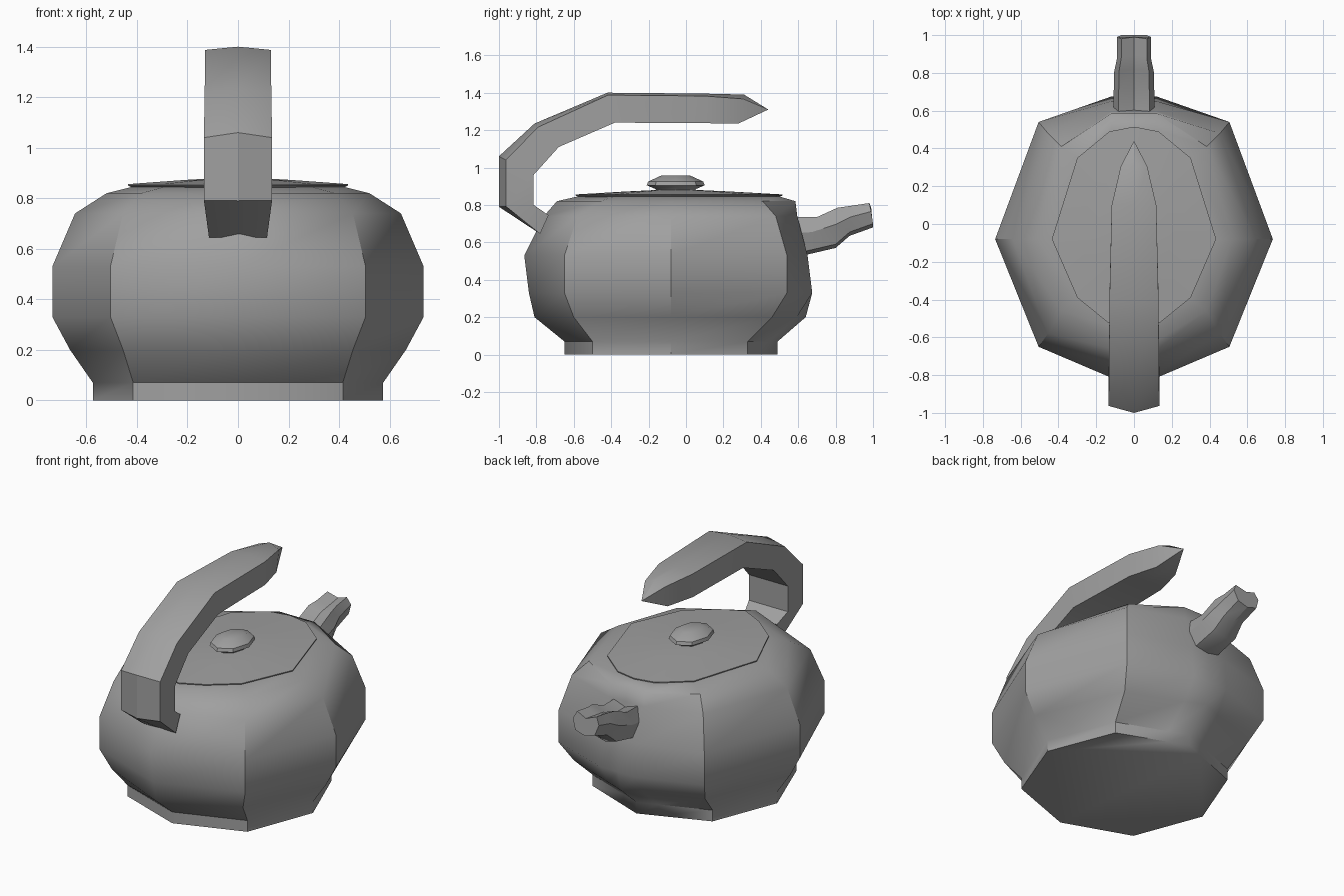
import bpy, bmesh
from math import cos, sin, pi, radians

cube = bpy.data.objects.get("Cube")
if cube:
    bpy.data.objects.remove(cube, do_unlink=True)

grey = bpy.data.materials.new("grey metal")
grey.use_nodes = True
grey.diffuse_color = (0.35, 0.35, 0.35, 1)
grey.node_tree.nodes["Principled BSDF"].inputs["Base Color"].default_value = (0.35, 0.35, 0.35, 1)


def loft(name, rings, tip=None, angle=37, smooth_front=False):
    """Bridge equal-length closed rings, capping both ends (or ending in a tip)."""
    bm = bmesh.new()
    loops = [[bm.verts.new(p) for p in ring] for ring in rings]
    for a, b in zip(loops, loops[1:]):
        for i in range(len(a)):
            j = (i + 1) % len(a)
            bm.faces.new((a[i], a[j], b[j], b[i]))
    bm.faces.new(loops[0][::-1])
    end = loops[-1]
    if tip:
        top = bm.verts.new(tip)
        for i in range(len(end)):
            bm.faces.new((end[i], end[(i + 1) % len(end)], top))
    else:
        bm.faces.new(end)
    bmesh.ops.recalc_face_normals(bm, faces=bm.faces)
    mesh = bpy.data.meshes.new(name)
    bm.to_mesh(mesh)
    bm.free()
    mesh.materials.append(grey)
    obj = bpy.data.objects.new(name, mesh)
    bpy.context.collection.objects.link(obj)
    bpy.ops.object.select_all(action="DESELECT")
    obj.select_set(True)
    bpy.context.view_layer.objects.active = obj
    bpy.ops.object.shade_smooth_by_angle(angle=radians(angle))
    if smooth_front:
        # keep the centre seam soft
        for e in mesh.edges:
            if all(abs(mesh.vertices[v].co.x) < 0.13 for v in e.vertices):
                e.use_edge_sharp = False
    return obj


def mirrored(half):
    """Close a ring from its +x half, whose first and last points lie on x = 0."""
    return half + [(-x, y, z) for x, y, z in half[-2:0:-1]]


# Body: height, side x, diagonal x, diagonal back y, diagonal front y, back y, front y
levels = [
    (0.00, 0.575, 0.415, 0.33, -0.50, 0.49, -0.65),
    (0.07, 0.575, 0.415, 0.33, -0.50, 0.49, -0.65),
    (0.20, 0.665, 0.455, 0.46, -0.60, 0.64, -0.81),
    (0.33, 0.735, 0.505, 0.54, -0.65, 0.675, -0.84),
    (0.53, 0.735, 0.505, 0.54, -0.65, 0.65, -0.865),
    (0.74, 0.645, 0.455, 0.48, -0.58, 0.595, -0.76),
    (0.82, 0.52, 0.385, 0.41, -0.46, 0.585, -0.69),
    (0.845, 0.42, 0.29, 0.34, -0.38, 0.50, -0.58),
]
body = []
for z, side, dx, db, df, back, front in levels:
    shoulder = back if z > 0.3 else back + (db - back) * 0.12 / dx
    body.append(mirrored([(0, front, z), (dx, df, z), (side, -0.08, z),
                          (dx, db, z), (0.12, shoulder, z), (0, back, z)]))
loft("body", body, smooth_front=True)

# Lid: thin plate rising to a shallow peak
outline = [(0, -0.59), (0.14, -0.52), (0.3, -0.39), (0.435, -0.08),
           (0.3, 0.35), (0.13, 0.49), (0, 0.515)]
lid = [mirrored([(x * s, (y + 0.05) * s - 0.05, z) for x, y in outline])
       for s, z in ((0.96, 0.842), (1, 0.85), (1, 0.856), (0.5, 0.872))]
loft("lid", lid, tip=(0, -0.05, 0.885))

# Knob: faceted oval button
knob = [[(0.115 * r * cos(i * pi / 4), 0.155 * r * sin(i * pi / 4) - 0.055, z)
         for i in range(8)]
        for r, z in ((0.6, 0.865), (0.7, 0.885), (1, 0.905), (0.95, 0.925), (0.5, 0.957))]
loft("knob", knob)

# Handle: outer (y, z), inner (y, z), half width, crown of the outer face
stations = [
    ((-0.78, 0.645), (-0.735, 0.745), 0.115, 0.0),
    ((-1.0, 0.79), (-0.815, 0.80), 0.135, 0.2),
    ((-1.0, 1.06), (-0.815, 0.96), 0.135, 0.2),
    ((-0.81, 1.235), (-0.68, 1.11), 0.132, 0.15),
    ((-0.42, 1.40), (-0.38, 1.24), 0.13, 0.08),
    ((0.1, 1.395), (0.1, 1.237), 0.118, 0.08),
    ((0.31, 1.39), (0.28, 1.235), 0.07, 0.15),
]
handle = []
for (oy, oz), (iy, iz), w, c in stations:
    sy, sz = oy + (iy - oy) * c, oz + (iz - oz) * c
    handle.append(mirrored([(0, oy, oz), (w, sy, sz), (w, iy, iz), (0, iy, iz)]))
loft("handle", handle, tip=(0, 0.44, 1.31), angle=30)

# Spout: top (y, z), bottom (y, z), half width, with a dipped top
stations = [
    ((0.50, 0.735), (0.50, 0.51), 0.112),
    ((0.70, 0.735), (0.65, 0.535), 0.108),
    ((0.81, 0.785), (0.80, 0.57), 0.105),
    ((0.88, 0.795), (0.875, 0.635), 0.09),
    ((0.98, 0.81), (1.0, 0.68), 0.09),
]
spout = []
for (ty, tz), (by, bz), w in stations:
    spout.append(mirrored([(0, ty + 0.01, tz - 0.025), (w * 0.75, ty, tz),
                           (w, (ty + by) / 2, (tz + bz) / 2 + 0.02),
                           (w * 0.75, by, bz + 0.02), (0, by, bz)]))
loft("spout", spout, angle=30)
